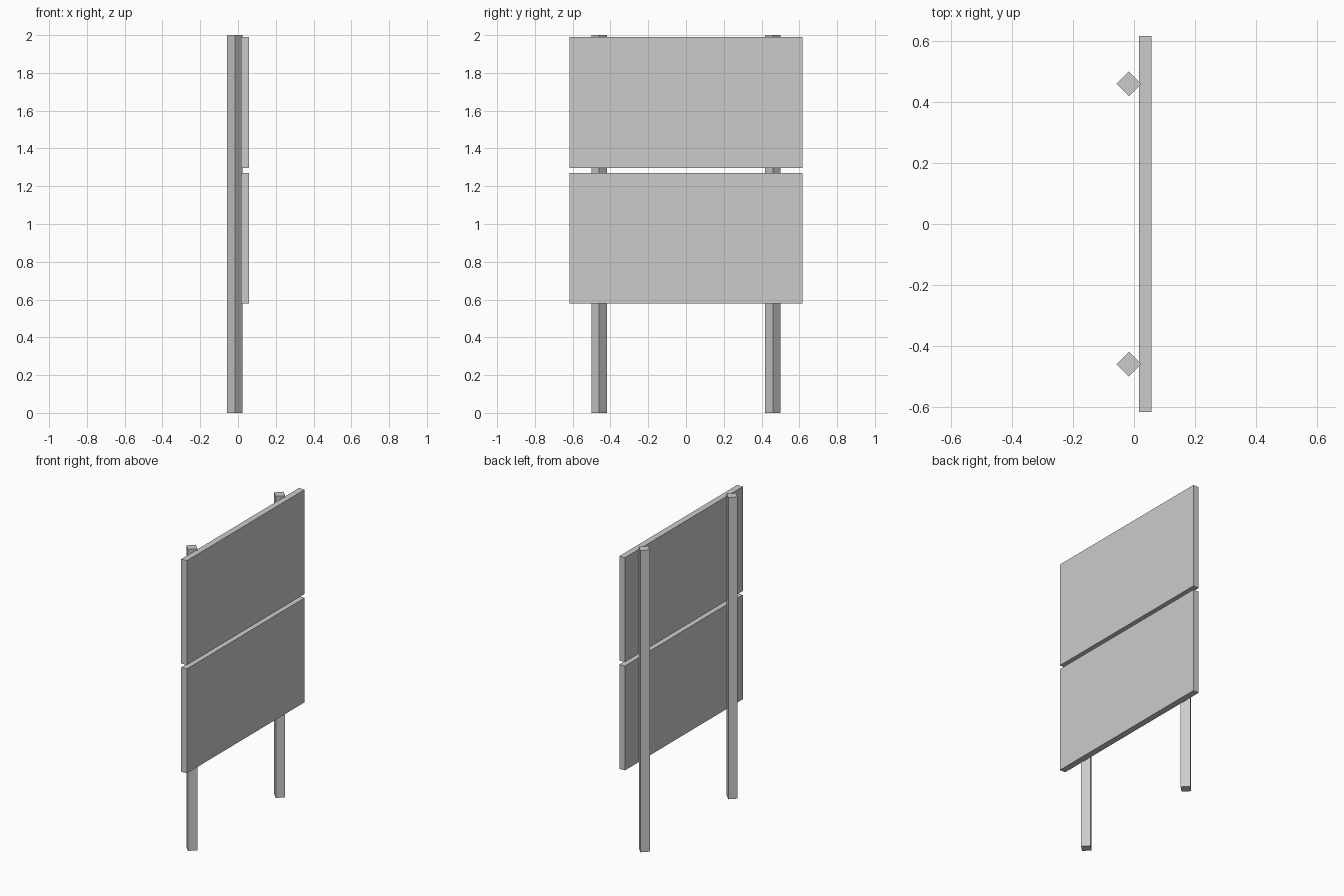
import bpy
from math import radians, sqrt

if "Cube" in bpy.data.objects:
    bpy.data.objects.remove(bpy.data.objects["Cube"])


def box(name, size, location, turn=0):
    bpy.ops.mesh.primitive_cube_add(size=1, location=location)
    ob = bpy.context.object
    ob.name = name
    ob.scale = size
    bpy.ops.object.transform_apply(location=False, rotation=False, scale=True)
    ob.rotation_euler.z = radians(turn)
    return ob


# Square posts turned 45 degrees, one corner set into the panels
side = 0.081 / sqrt(2)
for label, y in (("front", -0.46), ("back", 0.46)):
    box(label + "_post", (side, side, 2.0), (-0.0165, y, 1.0), 45)

# Two stacked flat panels with a small gap
for label, bottom in (("lower", 0.579), ("upper", 1.297)):
    box(label + "_panel", (0.041, 1.235, 0.692), (0.0365, 0, bottom + 0.346))
